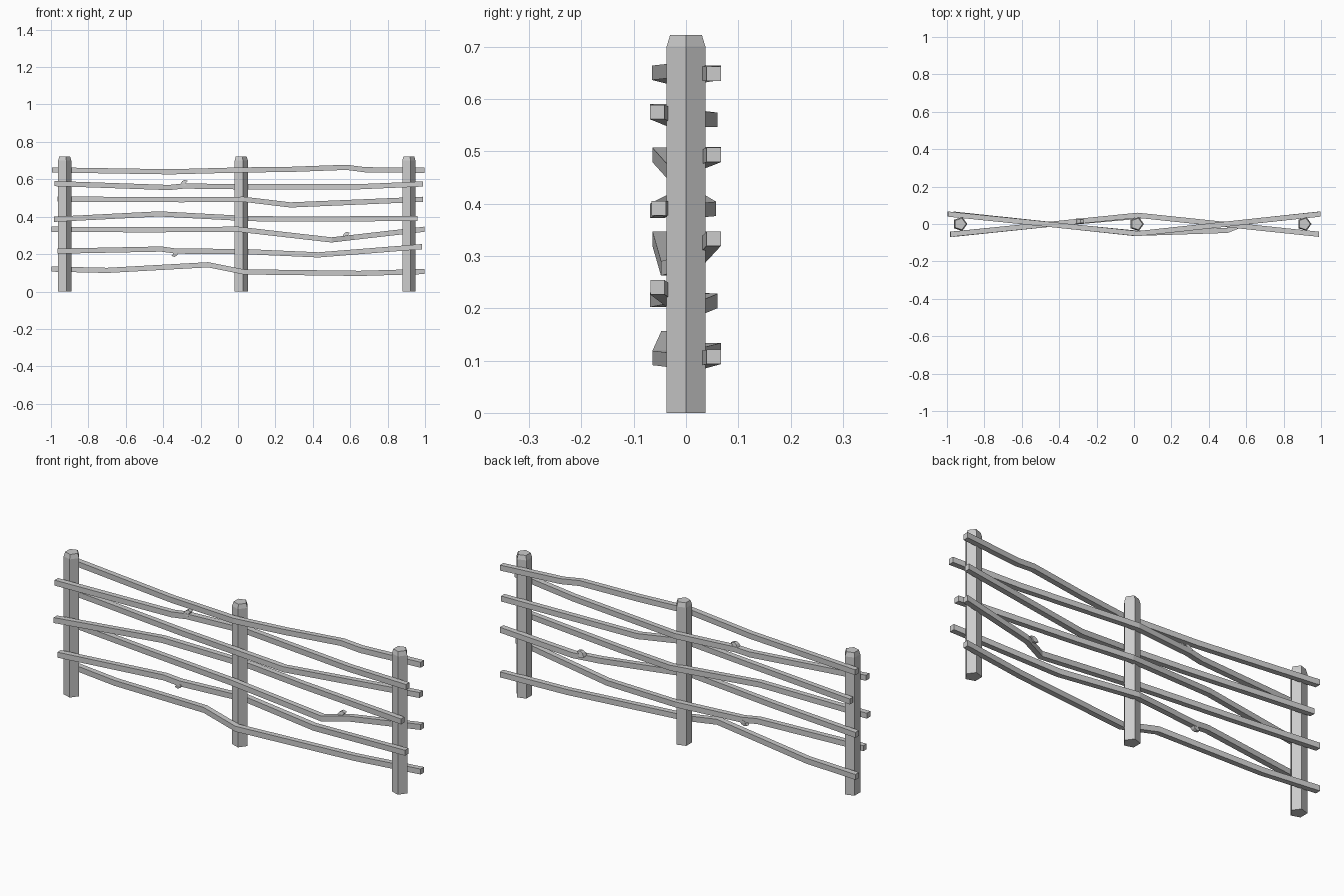
import bpy, bmesh, math

if "Cube" in bpy.data.objects:
    bpy.data.objects.remove(bpy.data.objects["Cube"])


def finish(bm, name):
    bmesh.ops.recalc_face_normals(bm, faces=bm.faces[:])
    me = bpy.data.meshes.new(name)
    bm.to_mesh(me)
    bm.free()
    ob = bpy.data.objects.new(name, me)
    bpy.context.collection.objects.link(ob)
    return ob


def loft(bm, rings):
    """Skin a list of closed rings and cap both ends."""
    vs = [[bm.verts.new(p) for p in r] for r in rings]
    n = len(vs[0])
    for a, b in zip(vs, vs[1:]):
        for i in range(n):
            j = (i + 1) % n
            bm.faces.new((a[i], a[j], b[j], b[i]))
    bm.faces.new(vs[0])
    bm.faces.new(vs[-1])


def square(x, y, z, h, lean=0.0):
    return [(x + lean * s, y + h * t, z + h * s)
            for s, t in ((-1, -1), (-1, 1), (1, 1), (1, -1))]


# Five-sided posts with chamfered tops
def post(name, x):
    bm = bmesh.new()
    rings = []
    for z, r in ((0, 0.039), (0.70, 0.039), (0.722, 0.032)):
        rings.append([(x + r * math.cos(math.tau * i / 5),
                       r * math.sin(math.tau * i / 5), z) for i in range(5)])
    loft(bm, rings)
    finish(bm, name)


for name, x in (("left_post", -0.93), ("middle_post", 0.014), ("right_post", 0.91)):
    post(name, x)


# Crooked square rails woven around the posts
def weave_y(x, side):
    """side = +1: behind the outer posts, in front of the middle one."""
    end, mid = (0.053, -0.052) if side > 0 else (-0.055, 0.047)
    t = min(1, abs(x - 0.015) / 0.975)
    return mid + (end - mid) * t


# (x, z) or (x, z, y) points along each rail, top to bottom
rails = [
    [(-0.995, 0.65), (-0.36, 0.64), (0.02, 0.65), (0.28, 0.653), (0.58, 0.664), (0.68, 0.651), (0.997, 0.648)],
    [(-0.98, 0.577), (-0.37, 0.556), (-0.29, 0.564), (0.02, 0.56), (0.64, 0.56), (0.99, 0.575)],
    [(-0.965, 0.494), (-0.3, 0.491), (0.03, 0.493), (0.28, 0.463), (0.99, 0.493)],
    [(-0.985, 0.386), (-0.42, 0.415), (0.05, 0.39), (0.35, 0.387), (0.96, 0.391)],
    [(-0.997, 0.333), (-0.5, 0.33), (0.0, 0.333), (0.5, 0.276, -0.034), (0.62, 0.29), (0.997, 0.333)],
    [(-0.965, 0.216), (-0.41, 0.227), (-0.33, 0.216), (0.02, 0.214), (0.43, 0.196), (0.985, 0.24)],
    [(-0.997, 0.12), (-0.7, 0.113), (-0.16, 0.143), (0.03, 0.105), (0.65, 0.097), (0.997, 0.107)],
]
# Broken twig stubs: rail index -> (x, z, up or down)
stubs = {1: (-0.295, 0.564, 1), 4: (0.572, 0.286, 1), 5: (-0.33, 0.218, -1)}

for k, pts in enumerate(rails):
    side = 1 if k % 2 == 0 else -1
    bm = bmesh.new()
    loft(bm, [square(p[0], p[2] if len(p) > 2 else weave_y(p[0], side), p[1], 0.0138)
              for p in pts])
    if k in stubs:
        x, z, d = stubs[k]
        y = weave_y(x, side)
        rings = []
        for dx, dz, w in ((0, 0.004, 0.014), (0.007, 0.022, 0.011), (0.018, 0.03, 0.009)):
            dx = dx * d
            rings.append([(x + dx + w * a, y + w * b, z + d * dz - d * 0.3 * w * a * d)
                          for a, b in ((-1, -1), (1, -1), (1, 1), (-1, 1))])
        loft(bm, rings)
    finish(bm, f"rail_{k + 1}")
